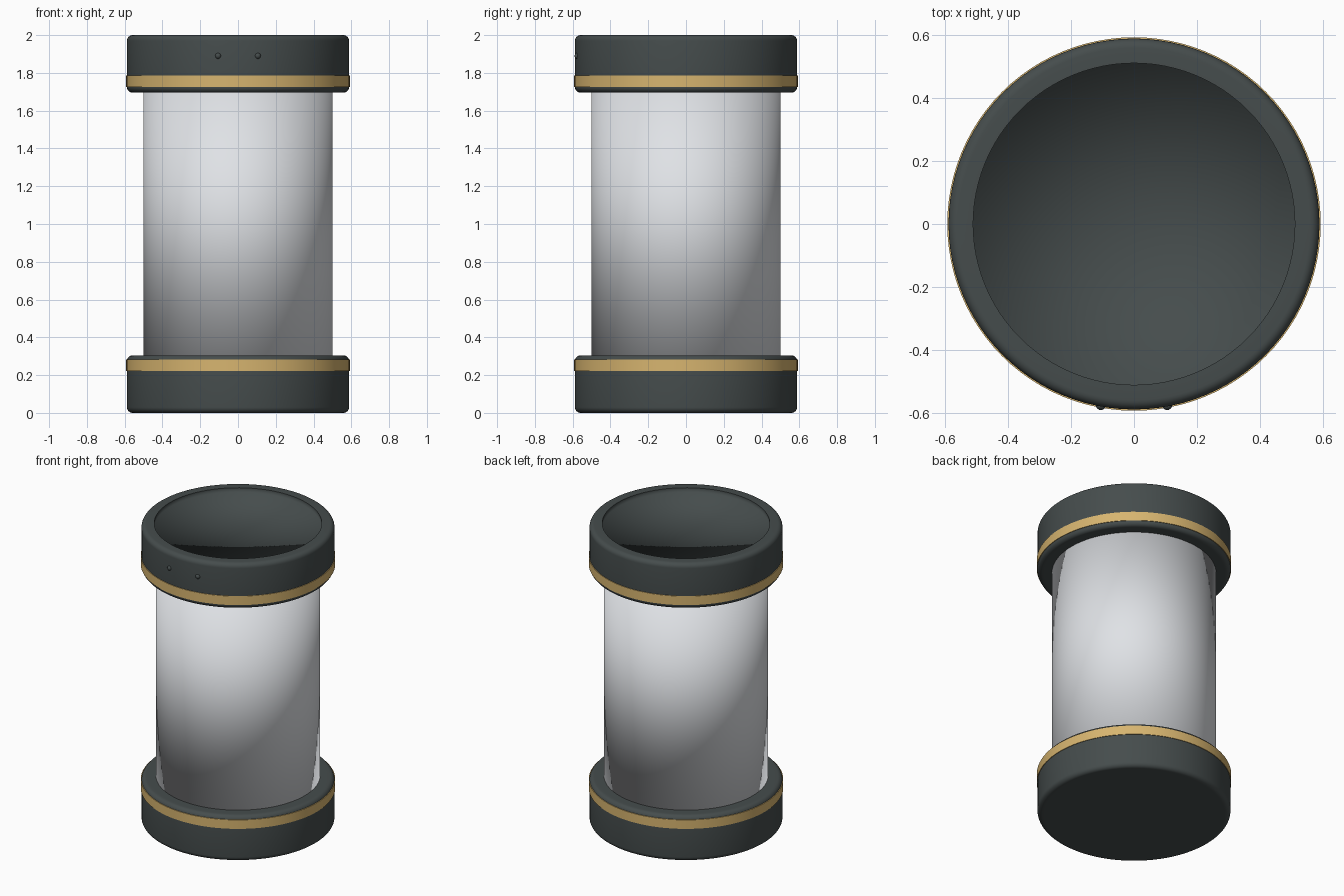
import bpy
import bmesh
from math import cos, sin, pi

cube = bpy.data.objects.get("Cube")
if cube:
    bpy.data.objects.remove(cube, do_unlink=True)


def material(name, rgb):
    mat = bpy.data.materials.new(name)
    mat.use_nodes = True
    mat.diffuse_color = (*rgb, 1)
    mat.node_tree.nodes["Principled BSDF"].inputs["Base Color"].default_value = (*rgb, 1)
    return mat


CHARCOAL = material("charcoal", (0.060, 0.073, 0.073))
GOLD = material("gold", (0.68, 0.46, 0.16))
PALE = material("pale_grey", (0.74, 0.76, 0.79))


def finish(name, bm, mat):
    bmesh.ops.recalc_face_normals(bm, faces=bm.faces)
    for face in bm.faces:
        face.smooth = True
    mesh = bpy.data.meshes.new(name)
    bm.to_mesh(mesh)
    bm.free()
    mesh.materials.append(mat)
    obj = bpy.data.objects.new(name, mesh)
    bpy.context.collection.objects.link(obj)
    return obj


def lathe(name, profile, mat, sharp=(), sides=96):
    """Turn a list of (radius, height) points round z; sharp lists hard rings."""
    bm = bmesh.new()
    rings = []
    for r, z in profile:
        if r == 0:
            rings.append([bm.verts.new((0, 0, z))] * sides)
        else:
            rings.append([bm.verts.new((r * cos(2 * pi * i / sides),
                                        r * sin(2 * pi * i / sides), z))
                          for i in range(sides)])
    for a, b in zip(rings, rings[1:]):
        for i in range(sides):
            j = (i + 1) % sides
            bm.faces.new(dict.fromkeys((a[i], a[j], b[j], b[i])))
    for k in sharp:
        for i in range(sides):
            bm.edges.get((rings[k][i], rings[k][(i + 1) % sides])).smooth = False
    return finish(name, bm, mat)


def corner(r, z, radius, start):
    """Quarter-round profile, from the start angle, turning anticlockwise."""
    return [(r + radius * cos(start + k * pi / 12),
             z + radius * sin(start + k * pi / 12)) for k in range(7)]


R, ROUND = 0.588, 0.03


def cap_side(low, high):
    return ([(0, low), (R - ROUND - 0.01, low)]
            + corner(R - ROUND, low + ROUND, ROUND, -pi / 2)
            + corner(R - ROUND, high - ROUND, ROUND, 0))


# Smooth tube between the caps
lathe("tube", [(0, 0.3), (0.5, 0.3), (0.5, 1.7), (0, 1.7)], PALE)

# Solid base
lathe("base_cap", cap_side(0, 0.305) + [(0.54, 0.305), (0, 0.305)], CHARCOAL)

# Lid with a shallow dished recess
lid = cap_side(1.695, 2.0) + [(0.51, 2.0), (0.51, 1.97), (0, 1.97)]
lathe("lid_cap", lid, CHARCOAL, sharp=[len(lid) - 3])

# Gold bands around both caps
for name, low in (("base_band", 0.222), ("lid_band", 1.725)):
    high = low + 0.06
    lathe(name, [(0.57, low), (0.592, low), (0.592, high), (0.57, high)],
          GOLD, sharp=[1, 2])

# Pair of small studs on the front of the lid
for name, x in (("right_stud", -0.105), ("left_stud", 0.105)):
    bm = bmesh.new()
    bmesh.ops.create_uvsphere(bm, u_segments=16, v_segments=10, radius=0.016)
    bmesh.ops.translate(bm, verts=bm.verts, vec=(x, -0.574, 1.89))
    finish(name, bm, CHARCOAL)
